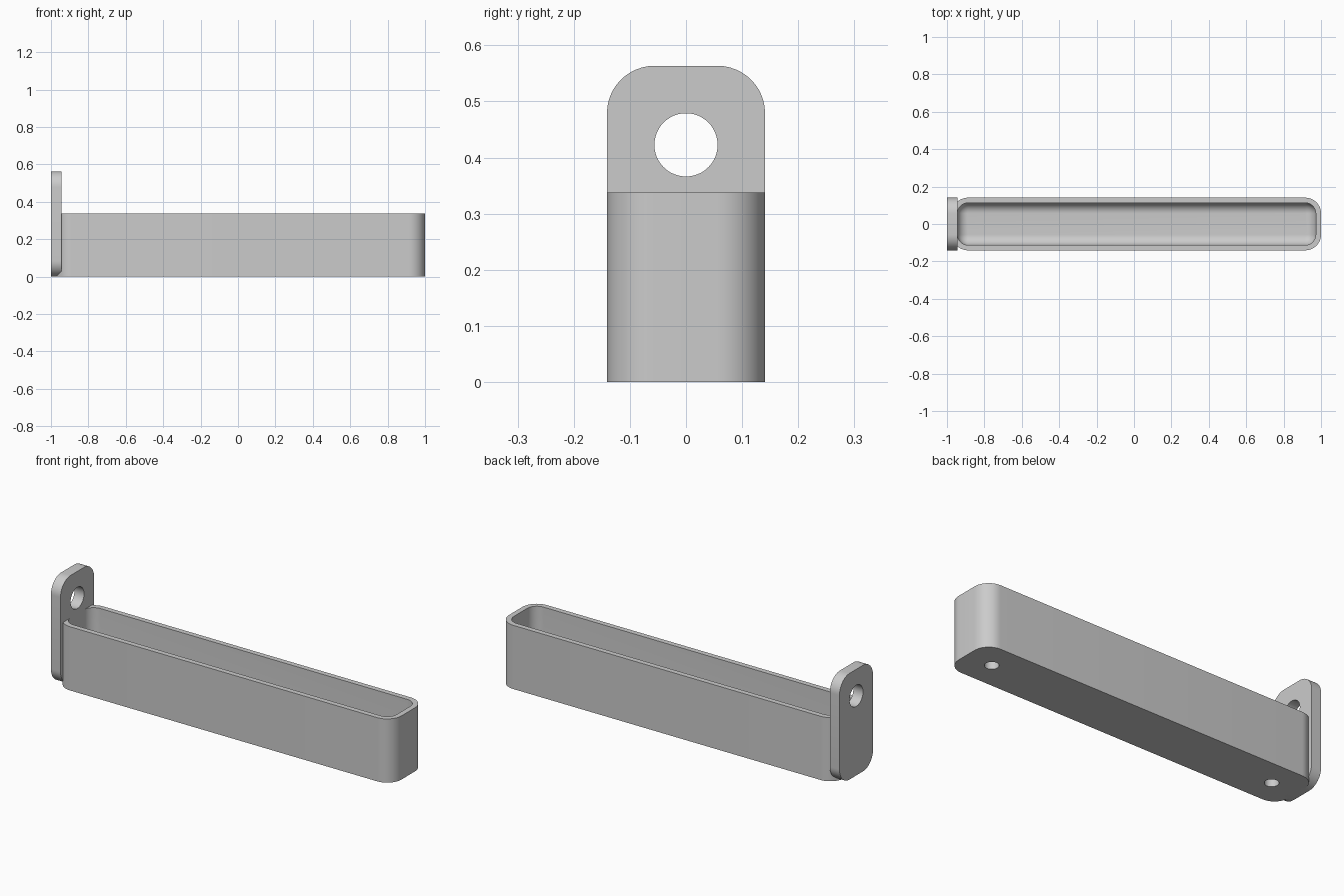
import bpy, bmesh, math
from mathutils import Matrix, Vector

if "Cube" in bpy.data.objects:
    bpy.data.objects.remove(bpy.data.objects["Cube"])

U = 2 / 71            # basic wall thickness
STEPS = 12            # segments in each rounded corner

grey = bpy.data.materials.new("plain_grey")
grey.use_nodes = True
grey.diffuse_color = (0.6, 0.6, 0.6, 1)
grey.node_tree.nodes["Principled BSDF"].inputs["Base Color"].default_value = grey.diffuse_color


def rounded_loop(bm, half_a, half_b, radius, height):
    """Ring of vertices around a rounded rectangle."""
    verts = []
    for i, (sa, sb) in enumerate([(1, 1), (-1, 1), (-1, -1), (1, -1)]):
        for k in range(STEPS + 1):
            t = (i + k / STEPS) * math.pi / 2
            a = sa * (half_a - radius) + radius * math.cos(t)
            b = sb * (half_b - radius) + radius * math.sin(t)
            verts.append(bm.verts.new((a, b, height)))
    return verts


def loft(name, rings, matrix):
    """Closed solid skinned through a list of rounded rings."""
    bm = bmesh.new()
    loops = [rounded_loop(bm, *ring) for ring in rings]
    for low, high in zip(loops, loops[1:]):
        for i in range(len(low)):
            j = (i + 1) % len(low)
            bm.faces.new((low[i], low[j], high[j], high[i]))
    bm.faces.new(loops[0][::-1])
    bm.faces.new(loops[-1])
    bmesh.ops.remove_doubles(bm, verts=bm.verts, dist=1e-5)
    bmesh.ops.recalc_face_normals(bm, faces=bm.faces)
    bm.transform(matrix)
    mesh = bpy.data.meshes.new(name)
    bm.to_mesh(mesh)
    bm.free()
    mesh.materials.append(grey)
    obj = bpy.data.objects.new(name, mesh)
    bpy.context.collection.objects.link(obj)
    return obj


def drill(obj, radius, depth, location, rotation=(0, 0, 0)):
    """Cut a round hole centred on a point."""
    bpy.ops.mesh.primitive_cylinder_add(vertices=48, radius=radius, depth=depth,
                                        location=location, rotation=rotation)
    cutter = bpy.context.object
    cutter.hide_render = True
    cutter.data.materials.append(grey)
    mod = obj.modifiers.new("hole", 'BOOLEAN')
    mod.operation, mod.solver, mod.object = 'DIFFERENCE', 'EXACT', cutter
    bpy.context.view_layer.objects.active = obj
    bpy.ops.object.modifier_apply(modifier=mod.name)
    bpy.data.objects.remove(cutter)


# Long open tray with a filleted floor
half_x, half_y, tray_top = 35 * U, 5 * U, 12 * U
centre_x = 1 - half_x
corner, fillet, floor = 3 * U, 2 * U, 2 * U
rings = [(half_x, half_y, corner, 0),
         (half_x, half_y, corner, tray_top),
         (half_x - U, half_y - U, corner - U, tray_top)]
for k in range(STEPS + 1):
    t = k / STEPS * math.pi / 2
    inset = U + fillet * (1 - math.cos(t))
    rings.append((half_x - inset, half_y - inset, max(corner - inset, 0),
                  floor + fillet * (1 - math.sin(t))))
tray = loft("tray", rings, Matrix.Translation((centre_x, 0, 0)))

# Blind holes in the underside near both ends
for side in (-1, 1):
    drill(tray, 1.2 * U, 3 * U, (centre_x + side * 29.7 * U, 0, 0))

# Upright hanging plate at the right end, with a round hole
plate_h = 20 * U
upright = Matrix(((0, 0, 1, -1), (1, 0, 0, 0), (0, 1, 0, plate_h / 2), (0, 0, 0, 1)))
plate = loft("hanging_plate",
             [(half_y, plate_h / 2, corner, 0), (half_y, plate_h / 2, corner, 2 * U)],
             upright)
drill(plate, 2 * U, 8 * U, (-1 + U, 0, 15 * U), (0, math.pi / 2, 0))

# Smooth the rounded surfaces, keep the rims sharp
for obj in (tray, plate):
    bpy.ops.object.select_all(action='DESELECT')
    obj.select_set(True)
    bpy.context.view_layer.objects.active = obj
    bpy.ops.object.shade_smooth_by_angle(angle=math.radians(30))
